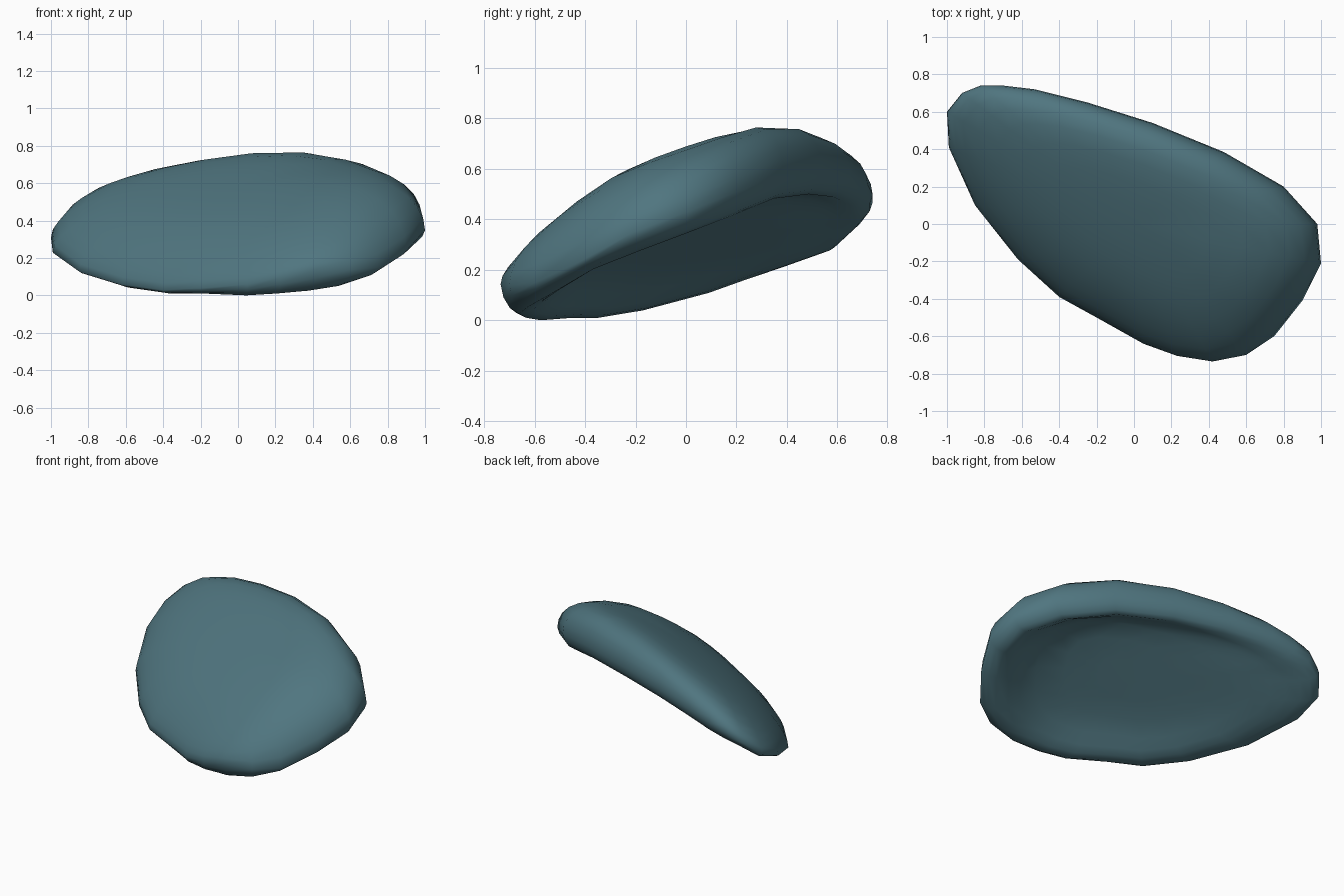
import bpy, bmesh

if "Cube" in bpy.data.objects:
    bpy.data.objects.remove(bpy.data.objects["Cube"])

# Outline seen from above, with rim height and depth of the lip below it
RIM = [(-1, .6, .32, .04), (-.92, .7, .42, .06), (-.82, .74, .48, .08),
       (-.7, .74, .51, .08), (-.53, .72, .55, .08), (-.25, .65, .59, .09),
       (.1, .54, .61, .1), (.48, .385, .59, .1), (.8, .2, .52, .1),
       (.98, 0, .44, .09), (1, -.21, .36, .08), (.9, -.41, .25, .04),
       (.75, -.6, .16, .05), (.6, -.7, .15, .09), (.42, -.735, .155, .12),
       (.23, -.705, .11, .09), (.05, -.64, .07, .06), (-.2, -.5, .05, .03),
       (-.4, -.39, .04, .02), (-.62, -.19, .07, .02), (-.85, .1, .14, .02),
       (-.99, .41, .24, .02)]


def across(x, y):
    # u runs along the shell, v across it
    return .815 * x - .58 * y, .58 * x + .815 * y


def top(x, y):
    u, v = across(x, y)
    return (.595 + .6 * v - .2 * v * v - .04 * u - .05 * u * u
            - .3 * max(0, u) * max(0, v - .1))


def hollow(x, y):
    u, v = across(x, y)
    return .325 + .54 * v - .09 * max(0, u) ** 2


def upper(p, r):
    x, y, z, d = p
    return z + (top(x * r, y * r) - z) * (1 - r ** 5) ** .5


def under(p, r):
    # lip below the rim easing into the nearly flat hollow
    x, y, z, d = p
    lip = z - d * min(1, (1 - r) / .08) ** .5
    t = max(0, min(1, (.94 - r) / .4))
    t = t * t * (3 - 2 * t)
    return lip + (hollow(x * r, y * r) - lip) * t


bm = bmesh.new()


def ring(r, height):
    return [bm.verts.new((p[0] * r, p[1] * r, height(p, r))) for p in RIM]


rings = [ring(r, upper) for r in (.2, .4, .58, .72, .83, .91, .96, .99)]
rings.append(ring(1, upper))
rings += [ring(r, under) for r in (.985, .95, .9, .82, .74, .64, .45, .22)]
n = len(RIM)
for a, b in zip(rings, rings[1:]):
    for i in range(n):
        bm.faces.new((a[i], a[(i + 1) % n], b[(i + 1) % n], b[i]))
for loop, z in ((rings[0], top(0, 0)), (rings[-1], hollow(0, 0))):
    c = bm.verts.new((0, 0, z))
    for i in range(n):
        bm.faces.new((loop[i], loop[(i + 1) % n], c))
bmesh.ops.recalc_face_normals(bm, faces=bm.faces)

# Stand on the ground
low = min(v.co.z for v in bm.verts)
for v in bm.verts:
    v.co.z -= low
for f in bm.faces:
    f.smooth = True

mesh = bpy.data.meshes.new("curved_shell")
bm.to_mesh(mesh)
shell = bpy.data.objects.new("curved_shell", mesh)
bpy.context.collection.objects.link(shell)

mat = bpy.data.materials.new("dull_teal")
mat.diffuse_color = (.08, .18, .215, 1)
mat.use_nodes = True
mat.node_tree.nodes["Principled BSDF"].inputs["Base Color"].default_value = mat.diffuse_color
mesh.materials.append(mat)
